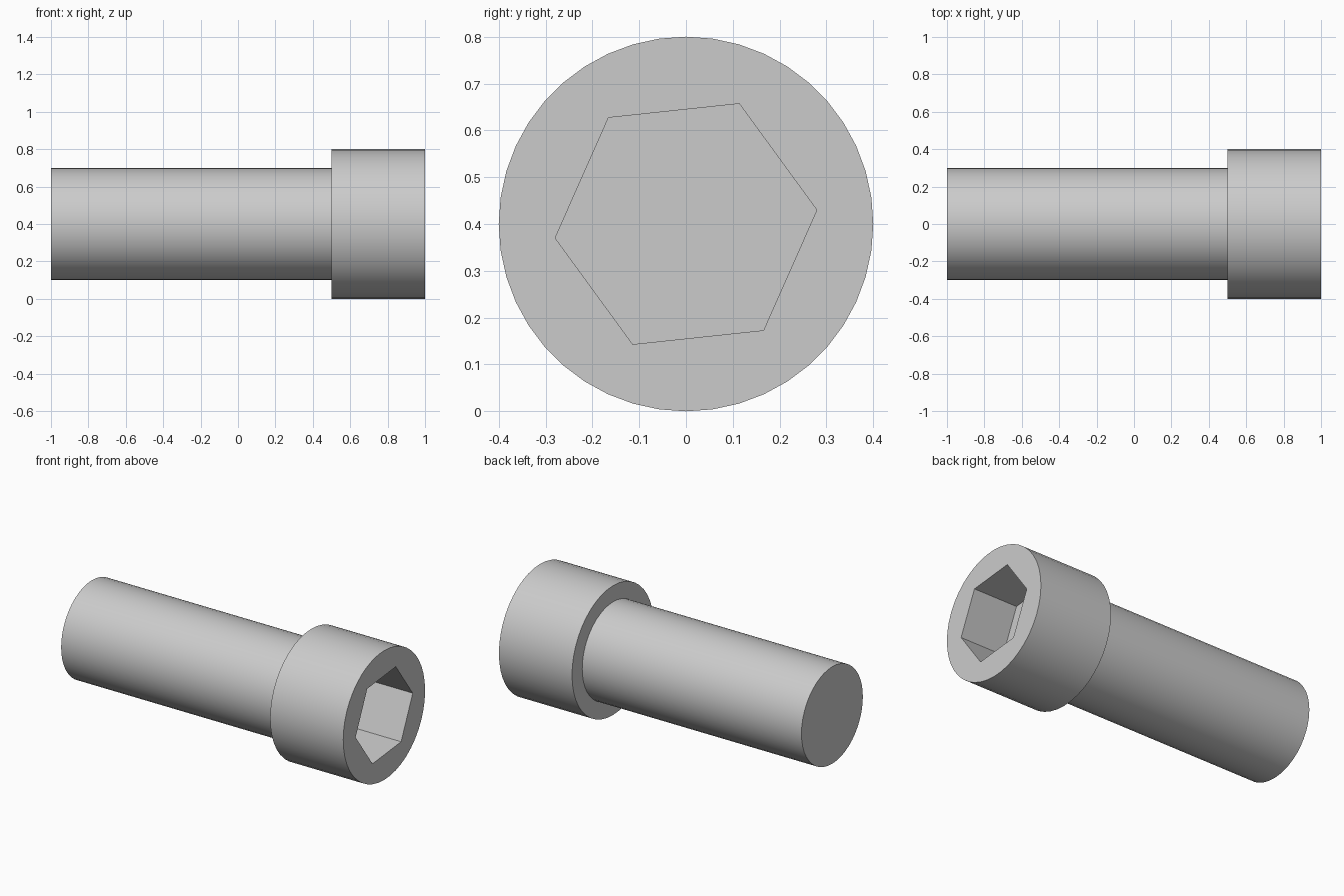
import bpy
import bmesh
from math import cos, sin, pi, radians

cube = bpy.data.objects.get("Cube")
if cube:
    bpy.data.objects.remove(cube, do_unlink=True)

AXIS_Z = 0.4
SIDES = 44
HEX_TURN = radians(6.1)

steel = bpy.data.materials.new("grey_steel")
steel.use_nodes = True
colour = (0.6, 0.6, 0.6, 1)
steel.diffuse_color = colour
steel.node_tree.nodes["Principled BSDF"].inputs["Base Color"].default_value = colour

bm = bmesh.new()


def ring(x, radius, sides=SIDES, turn=0.0):
    """Ring of vertices around the screw's long axis."""
    angles = [turn + 2 * pi * i / sides for i in range(sides)]
    return [bm.verts.new((x, radius * cos(a), AXIS_Z + radius * sin(a))) for a in angles]


def skin(a, b):
    """Join two equal rings with a band of quads."""
    for i in range(len(a)):
        j = (i + 1) % len(a)
        bm.faces.new((a[i], a[j], b[j], b[i]))


def loop_edges(verts):
    return [bm.edges.get((v, verts[i - 1])) for i, v in enumerate(verts)]


# Shank, shoulder and head
tip = ring(-1.0, 0.3)
neck = ring(0.5, 0.3)
shoulder = ring(0.5, 0.4)
rim = ring(1.0, 0.4)
bm.faces.new(tip)
skin(tip, neck)
skin(neck, shoulder)
skin(shoulder, rim)

# Hexagonal drive socket
mouth = ring(1.0, 0.281, 6, HEX_TURN)
floor = ring(0.7, 0.281, 6, HEX_TURN)
skin(mouth, floor)
bm.faces.new(floor)

# Flat end of the head around the socket
bmesh.ops.triangle_fill(bm, use_beauty=True, normal=(1, 0, 0),
                        edges=loop_edges(rim) + loop_edges(mouth))
bmesh.ops.recalc_face_normals(bm, faces=bm.faces)

mesh = bpy.data.meshes.new("socket_head_screw")
bm.to_mesh(mesh)
bm.free()
mesh.materials.append(steel)
screw = bpy.data.objects.new("socket_head_screw", mesh)
bpy.context.collection.objects.link(screw)

# Smooth round walls, crisp rims and socket
bpy.ops.object.select_all(action="DESELECT")
screw.select_set(True)
bpy.context.view_layer.objects.active = screw
bpy.ops.object.shade_smooth_by_angle(angle=radians(30))
